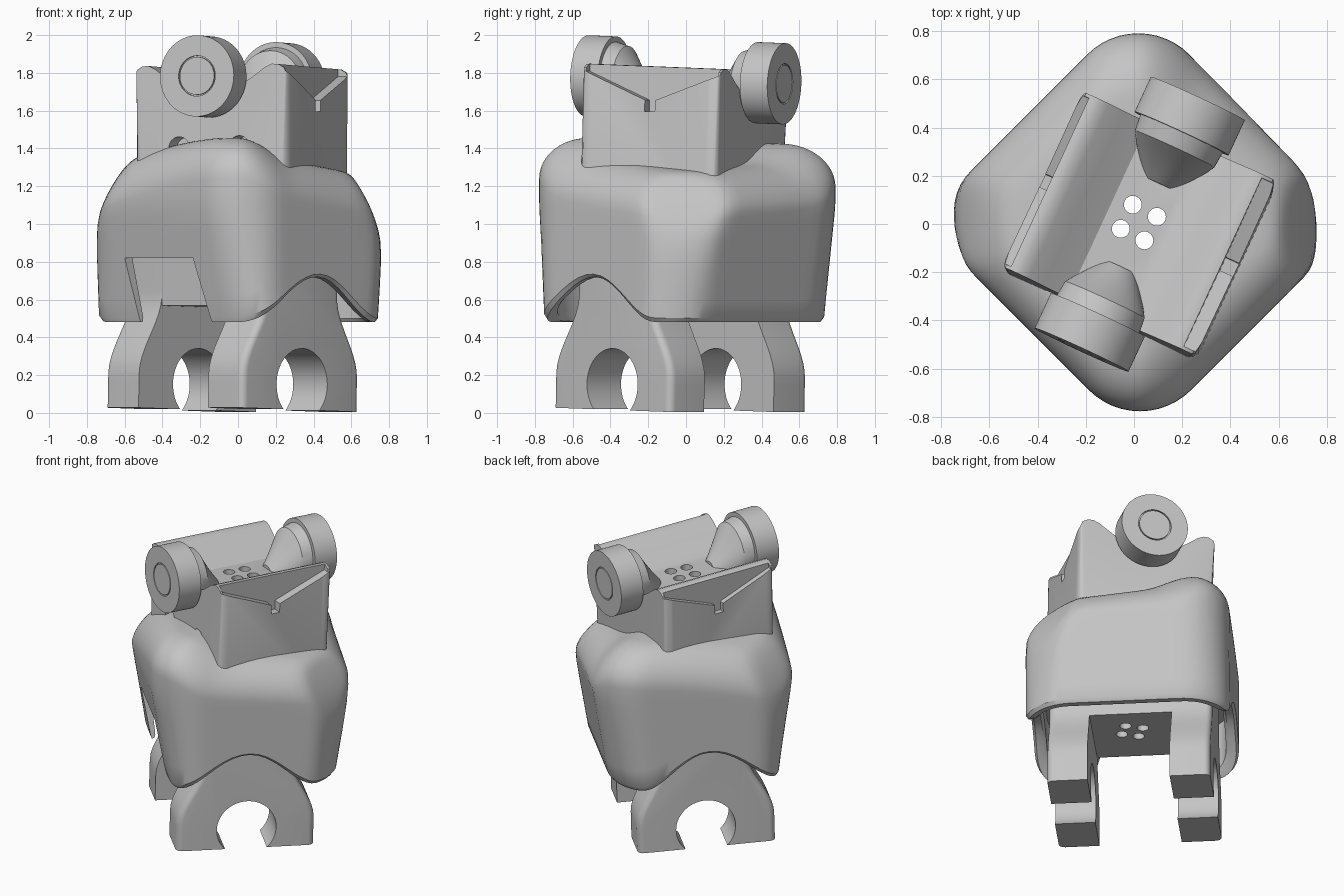
import bpy, bmesh, math
from mathutils import Matrix, Vector

old = bpy.data.objects.get("Cube")
if old:
    bpy.data.objects.remove(old)

GREY = (0.56, 0.56, 0.56, 1)
grey = bpy.data.materials.new("light_grey")
grey.use_nodes = True
grey.diffuse_color = GREY
grey.node_tree.nodes["Principled BSDF"].inputs["Base Color"].default_value = GREY

# Frames: the shell and legs sit diagonally, the head is turned and tipped slightly
SHELL = Matrix.Rotation(math.radians(45), 4, 'Z')
LEGS = Matrix.Translation((0, 0, 0.015)) @ SHELL @ Matrix.Rotation(math.radians(1.5), 4, 'Y')
HEAD = (Matrix.Translation((0.01, 0.005, 1.758)) @ Matrix.Rotation(math.radians(-2.3), 4, 'X')
        @ Matrix.Rotation(math.radians(-24.8), 4, 'Z') @ Matrix.Translation((0, 0, -1.77)))
WORLD = Matrix.Identity(4)


def finish(name, bm, frame):
    bmesh.ops.recalc_face_normals(bm, faces=bm.faces[:])
    if bm.calc_volume(signed=True) < 0:
        bmesh.ops.reverse_faces(bm, faces=bm.faces[:])
    bm.transform(frame)
    mesh = bpy.data.meshes.new(name)
    bm.to_mesh(mesh)
    bm.free()
    mesh.materials.append(grey)
    obj = bpy.data.objects.new(name, mesh)
    bpy.context.collection.objects.link(obj)
    return obj


def loft(rings):
    """Closed solid through rings of equal length."""
    bm = bmesh.new()
    rows = [[bm.verts.new(p) for p in ring] for ring in rings]
    n = len(rows[0])
    for a, b in zip(rows, rows[1:]):
        for i in range(n):
            j = (i + 1) % n
            bm.faces.new((a[i], a[j], b[j], b[i]))
    bm.faces.new(rows[0][::-1])
    bm.faces.new(rows[-1])
    return bm


def place(pts, axis, d):
    order = {'x': lambda p, q: (d, p, q), 'y': lambda p, q: (p, d, q), 'z': lambda p, q: (p, q, d)}
    return [order[axis](p, q) for p, q in pts]


def prism(name, pts, axis, a, b, frame, rule=None, width=0.04):
    """Extruded outline; edges chosen by the rule are rounded."""
    bm = loft([place(pts, axis, a), place(pts, axis, b)])
    if rule:
        edges = [e for e in bm.edges if rule(*[v.co for v in e.verts])]
        bmesh.ops.bevel(bm, geom=edges, offset=width, segments=4, profile=0.5, affect='EDGES')
    return finish(name, bm, frame)


def circle(cx, cy, r, n=64):
    return [(cx + r * math.cos(2 * math.pi * i / n), cy + r * math.sin(2 * math.pi * i / n)) for i in range(n)]


def rect(x0, x1, y0, y1):
    return [(x0, y0), (x1, y0), (x1, y1), (x0, y1)]


def boolean(obj, cutter):
    """Subtract the cutter, trying another solver if one leaves nothing."""
    for solver in ('EXACT', 'MANIFOLD', 'FLOAT'):
        backup = obj.data.copy()
        mod = obj.modifiers.new("cut", 'BOOLEAN')
        mod.operation, mod.object, mod.solver = 'DIFFERENCE', cutter, solver
        bpy.context.view_layer.objects.active = obj
        bpy.ops.object.modifier_apply(modifier=mod.name)
        if len(obj.data.polygons) > len(backup.polygons) // 2:
            bpy.data.meshes.remove(backup)
            break
        obj.data = backup
    bpy.data.objects.remove(cutter)


def smooth(t):
    t = min(max(t, 0), 1)
    return t * t * (3 - 2 * t)


def soft_min(a, b, k=0.05):
    h = max(k - abs(a - b), 0) / k
    return min(a, b) - h * h * k / 4


def footprint(inset=0.0):
    """Rounded square outline of the shell, with extra points on the straight sides."""
    x0, x1, y0, y1 = -0.62 + inset, 0.66 - inset, -0.655 + inset, 0.635 - inset
    r = 0.3 - inset
    pts = []
    for k, (cx, cy) in enumerate([(x1 - r, y1 - r), (x0 + r, y1 - r), (x0 + r, y0 + r), (x1 - r, y0 + r)]):
        for i in range(13):
            a = math.pi / 2 * (k + i / 12)
            pts.append(Vector((cx + r * math.cos(a), cy + r * math.sin(a))))
    out = []
    for p, q in zip(pts, pts[1:] + pts[:1]):
        steps = 12 if (q - p).length > 0.2 else 1
        out += [p.lerp(q, i / steps) for i in range(steps)]
    return out


def top_z(p):
    """Height of the top: a ridge from front to back, lower on both sides."""
    w = SHELL @ Vector((p.x, p.y, 0))
    z = 1.44 - 0.03 * w.y
    if w.x < -0.1:
        return z - 0.16 * ((-0.1 - w.x) / 0.65) ** 1.6
    return z - 0.12 * smooth(w.x / 0.32) - 0.16 * max(0, w.x - 0.3)


def rim_z(p):
    """Bottom rim, arching up over each leg."""
    t = min(abs(p.x + 0.05) / 0.54, 1)
    return 0.48 + 0.24 * math.cos(math.pi / 2 * t) ** 2


def skin(p, z):
    """Lean two walls inward toward the bottom and slope off the side corners."""
    ratio = p.x / 0.66 if p.x > 0 else -abs(p.x / 0.62) ** 5
    w = SHELL @ Vector((p.x - 0.1 * max(0, 1.1 - z) / 0.6 * ratio, p.y, z))
    if w.x > 0:
        w.x = soft_min(w.x, 0.765 - 0.78 * max(0, z - 0.8) ** 2)
    else:
        w.x = -soft_min(-w.x, 0.775 - 0.78 * max(0, z - 0.83) ** 2)
    return w


# Shell: inner wall, rim, outer wall, rounded shoulder, arched top
outer, inner = footprint(), footprint(0.08)
R = 0.22
rings = [[skin(p, 0.86) for p in inner],
         [skin(p, rim_z(p) + 0.02) for p in inner],
         [skin(p * 1.03, rim_z(p)) for p in inner],
         [skin(p * 0.975, rim_z(p)) for p in outer]]
for f in (0.04, 0.2, 0.35, 0.5, 0.65, 0.8, 0.9):
    rings.append([skin(p, rim_z(p) + f * (top_z(p) - R - rim_z(p))) for p in outer])
for i in range(13):
    a = math.pi / 2 * i / 12
    ring = []
    for p in outer:
        q = p * (1 - R * (1 - math.cos(a)) / 0.64)
        ring.append(skin(q, top_z(q) - R * (1 - math.sin(a))))
    rings.append(ring)
for f in (0.5, 0.35, 0.2):
    rings.append([skin(p * f, top_z(p * f)) for p in outer])
shell = finish("shell", loft(rings), WORLD)

# Notch in one side of the rim
notch = [(-0.34, 0.4), (0.2, 0.4), (0.275, 0.82), (-0.235, 0.82)]
boolean(shell, prism("notch_cut", notch, 'x', -0.9, -0.4, SHELL))


# Legs: two clip plates with rounded outer rims, joined by a bridge
def leg_outline(inset):
    side = [(0.28 + 0.16 * smooth((0.6 - z) / 0.42) - inset, z) for z in [k * 0.04 - 0.1 for k in range(25)]]
    return [(x - 0.045, z) for x, z in side] + [(-x - 0.045, z) for x, z in reversed(side)]


legs = []
for side, label in ((-1, "front"), (1, "back")):
    leg_rings = [place(leg_outline(0), 'y', 0.26 * side)]
    for i in range(6):
        a = math.pi / 2 * i / 5
        leg_rings.append(place(leg_outline(0.04 * (1 - math.cos(a))), 'y', (0.475 + 0.04 * math.sin(a)) * side))
    leg = finish(label + "_leg", loft(leg_rings), LEGS)
    boolean(leg, prism("bore", circle(-0.04, 0.135, 0.19), 'y', -1, 1, LEGS))
    boolean(leg, prism("floor_cut", rect(-1, 1, -1, 1), 'z', -0.5, 0, LEGS))
    legs.append(leg)
bridge = prism("leg_bridge", rect(-0.325, 0.235, -0.27, 0.27), 'z', 0.545, 0.88, LEGS)

# Head: channel-shaped block
half = [(0.43, 1.0), (0.43, 1.78), (0.415, 1.82), (0.385, 1.838), (0.35, 1.84), (0.31, 1.822), (0.24, 1.77),
        (0.13, 1.70)]
channel = [(x * 1.06, z) for x, z in half] + [(-x, z) for x, z in reversed(half)]
head = prism("head_block", channel, 'y', -0.4, 0.4, HEAD,
             lambda a, b: abs(a.x) > 0.42 and abs(a.x - b.x) < 0.01 and abs(a.z - b.z) > 0.5, 0.055)
for side in (-1, 1):
    # V-shaped side recess with a drain slot at its lowest point
    vee = [(-0.385, 1.80), (-0.03, 1.66), (-0.03, 1.60), (0.03, 1.60), (0.03, 1.66), (0.385, 1.80),
           (0.385, 1.9), (-0.385, 1.9)]
    boolean(head, prism("vee_cut", vee, 'x', 0.395 * side, 0.6 * side, HEAD))
# Round sockets on the front face
for x in (-0.17, 0.18):
    boolean(head, prism("socket_cut", circle(x, 1.402, 0.06, 32), 'y', -0.6, -0.3, HEAD))

# Knobs on flared stems at both ends
knobs = []
KZ = 1.775
for side, label in ((-1, "front"), (1, "back")):
    stem_rings = [(0.19, 1.65, 0.07), (0.23, 1.67, 0.1), (0.27, 1.695, 0.13), (0.31, 1.725, 0.16),
                  (0.345, 1.76, 0.182), (0.43, KZ, 0.19)]
    knobs.append(finish(label + "_stem", loft(
        [place(circle(0.015, z, r), 'y', y * side) for y, z, r in stem_rings]), HEAD))
    knob = prism(label + "_knob", circle(0.015, KZ, 0.215, 96), 'y', 0.415 * side, 0.575 * side, HEAD,
                 lambda a, b: abs(a.y - b.y) < 0.01, 0.012)
    boolean(knob, prism("seat_cut", circle(0.015, KZ, 0.107), 'y', 0.563 * side, 0.7 * side, HEAD))
    knobs += [knob, prism(label + "_knob_cap", circle(0.015, KZ, 0.1), 'y', 0.55 * side, 0.575 * side, HEAD)]

# Four screw holes running down through head, shell and bridge
for x, y in ((-0.005, 0.08), (0.095, 0.03), (-0.055, -0.02), (0.043, -0.068)):
    for part in (head, shell, bridge):
        boolean(part, prism("screw_hole", circle(x, y, 0.037, 32), 'z', 0.3, 2.2, WORLD))

# Smooth curved surfaces, keep hard edges
bpy.ops.object.select_all(action='DESELECT')
for obj in [shell, bridge, head] + legs + knobs:
    obj.select_set(True)
    bpy.context.view_layer.objects.active = obj
bpy.ops.object.shade_smooth_by_angle(angle=math.radians(32))
